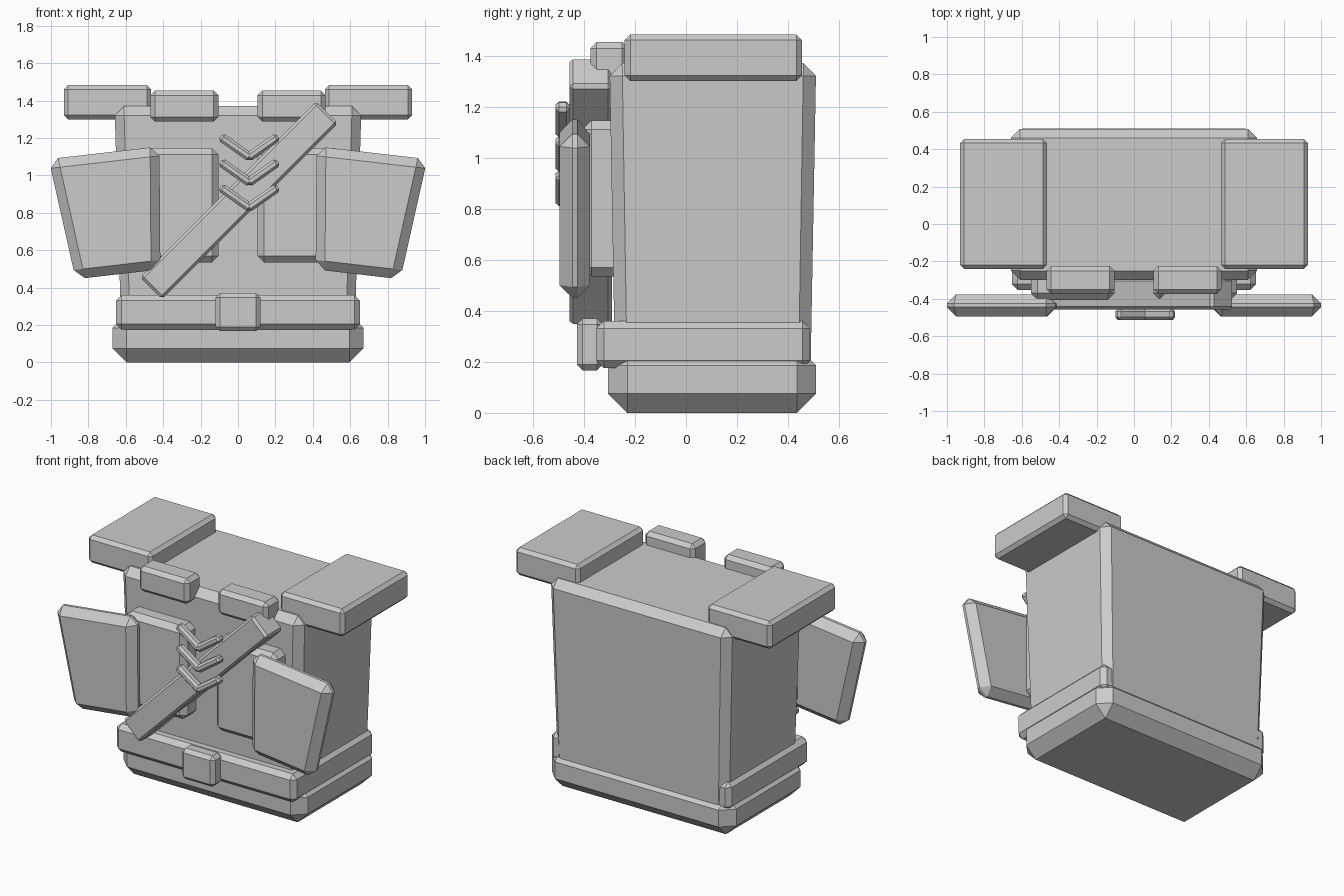
import bpy
import bmesh
from math import radians
from mathutils import Matrix, Vector

if "Cube" in bpy.data.objects:
    bpy.data.objects.remove(bpy.data.objects["Cube"])


def prism(name, front, back, y0, y1, bevel):
    """Four-sided solid between two x/z outlines at depths y0 and y1, with chamfered edges."""
    bm = bmesh.new()
    f = [bm.verts.new((x, y0, z)) for x, z in front]
    b = [bm.verts.new((x, y1, z)) for x, z in back]
    bm.faces.new(f)
    bm.faces.new(b[::-1])
    for i in range(4):
        j = (i + 1) % 4
        bm.faces.new((f[i], b[i], b[j], f[j]))
    bmesh.ops.recalc_face_normals(bm, faces=bm.faces)
    bmesh.ops.bevel(bm, geom=bm.edges[:], offset=bevel, segments=1,
                    affect='EDGES', clamp_overlap=True)
    mesh = bpy.data.meshes.new(name)
    bm.to_mesh(mesh)
    bm.free()
    ob = bpy.data.objects.new(name, mesh)
    bpy.context.collection.objects.link(ob)
    return ob


def box(name, x0, x1, y0, y1, z0, z1, bevel):
    q = [(x0, z0), (x1, z0), (x1, z1), (x0, z1)]
    return prism(name, q, q, y0, y1, bevel)


def bar(name, x, z, y0, y1, length, width, angle, bevel):
    """Bar tilted in the front plane about its centre."""
    ob = box(name, -length / 2, length / 2, y0, y1, -width / 2, width / 2, bevel)
    ob.data.transform(Matrix.Translation((x, 0, z)) @ Matrix.Rotation(radians(-angle), 4, 'Y'))
    return ob


# Torso: box tapering slightly towards the waist
torso = box("torso", -0.66, 0.66, -0.30, 0.51, 0.15, 1.37, 0.05)
for v in torso.data.vertices:
    t = (1.37 - v.co.z) / 1.22
    v.co.x *= 1 - 0.055 * t
    v.co.y = 0.105 + (v.co.y - 0.105) * (1 - 0.055 * t)

# Hips, belt and buckle
box("hips", -0.67, 0.67, -0.305, 0.51, 0.0, 0.26, 0.075)
box("belt", -0.653, 0.653, -0.352, 0.486, 0.175, 0.36, 0.03)
box("buckle", -0.12, 0.12, -0.428, -0.325, 0.167, 0.37, 0.023)

# Paired parts on either side
for s, side in ((-1, "left"), (1, "right")):
    box("shoulder_pad_" + side, *sorted((s * 0.465, s * 0.93)), -0.24, 0.454, 1.30, 1.482, 0.022)
    box("collar_pad_" + side, *sorted((s * 0.105, s * 0.468)), -0.375, -0.225, 1.287, 1.453, 0.025)
    box("chest_panel_" + side, *sorted((s * 0.105, s * 0.55)), -0.405, -0.25, 0.535, 1.146, 0.035)
    flap = [(s * 0.42, 1.155), (s * 1.012, 1.087), (s * 0.868, 0.445), (s * 0.415, 0.497)]
    prism("lapel_flap_" + side, flap, flap, -0.495, -0.376, 0.05)

# Diagonal sash
bar("sash", 0.006, 0.867, -0.457, -0.29, 1.33, 0.165, 45, 0.015)

# Three chevrons on the chest
for i in range(3):
    for s, side in ((-1, "left"), (1, "right")):
        bar(f"chevron_{i + 1}_{side}", 0.06 + s * 0.072, 1.15 - 0.135 * i,
            -0.512, -0.455, 0.2, 0.048, s * 35, 0.014)
